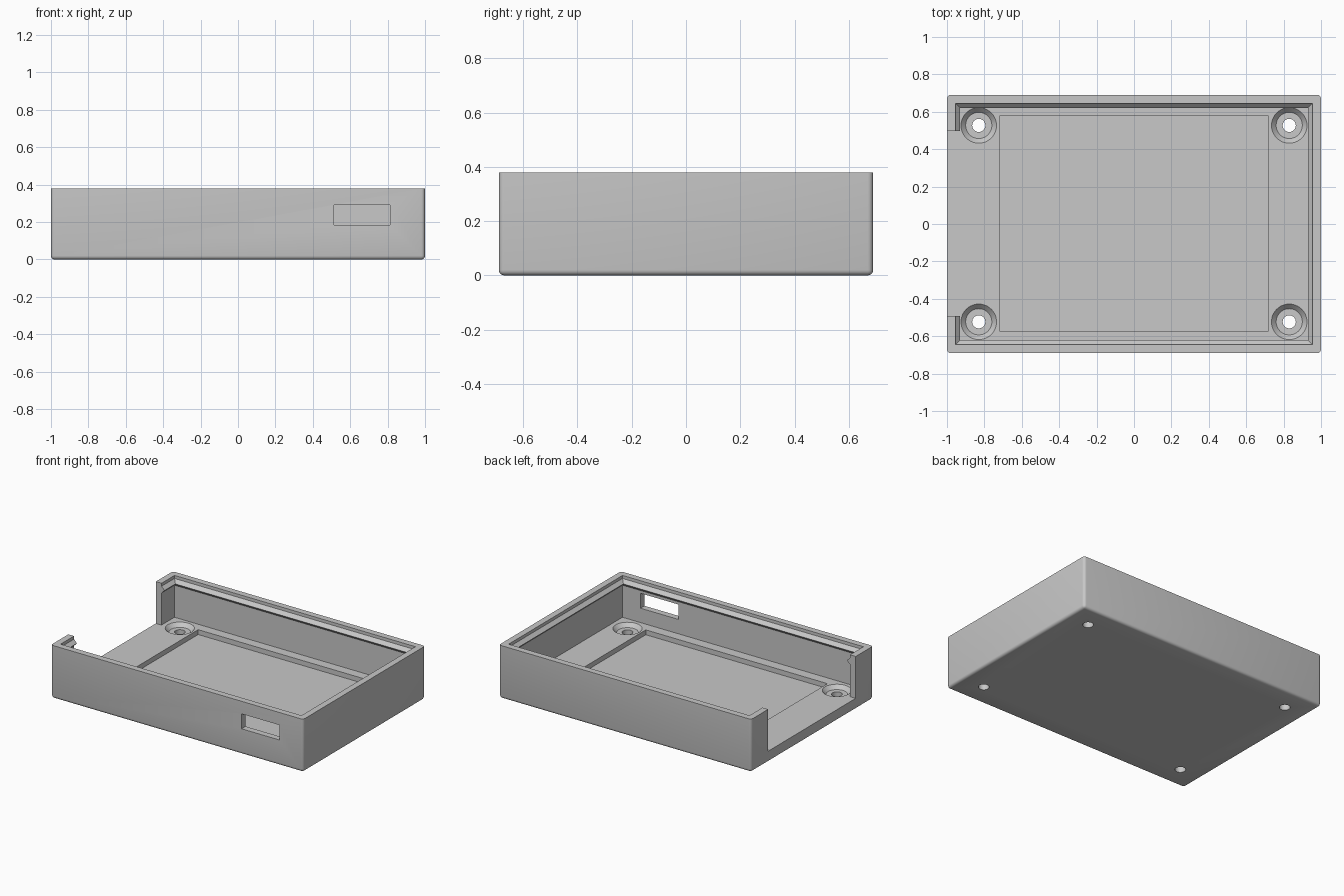
import bpy, bmesh
from math import cos, sin, pi, radians

default = bpy.data.objects.get("Cube")
if default:
    bpy.data.objects.remove(default, do_unlink=True)

WIDTH, DEPTH, HEIGHT = 1.0, 0.69, 0.38      # half width, half depth, full height
WALL, FLOOR, RIDGE = 0.045, 0.08, 0.024

grey = bpy.data.materials.new("light_grey_plastic")
grey.use_nodes = True
colour = (0.58, 0.58, 0.58, 1)
grey.diffuse_color = colour
grey.node_tree.nodes["Principled BSDF"].inputs["Base Color"].default_value = colour


def rect(x0, x1, y0, y1, z):
    return [(x0, y0, z), (x1, y0, z), (x1, y1, z), (x0, y1, z)]


def circle(x, y, r, z, n=48):
    return [(x + r * cos(2 * pi * i / n), y + r * sin(2 * pi * i / n), z) for i in range(n)]


def loft(name, rings, round_edges=0):
    """Closed solid through a stack of rings, bottom to top."""
    bm = bmesh.new()
    loops = [[bm.verts.new(p) for p in ring] for ring in rings]
    n = len(loops[0])
    for low, high in zip(loops, loops[1:]):
        for i in range(n):
            j = (i + 1) % n
            bm.faces.new((low[i], low[j], high[j], high[i]))
    bm.faces.new(loops[0][::-1])
    bm.faces.new(loops[-1])
    if round_edges:
        top = max(v.co.z for v in bm.verts)
        edges = [e for e in bm.edges if min(v.co.z for v in e.verts) < top]
        bmesh.ops.bevel(bm, geom=edges, offset=round_edges, segments=4,
                        profile=0.5, affect='EDGES')
    bmesh.ops.recalc_face_normals(bm, faces=bm.faces)
    mesh = bpy.data.meshes.new(name)
    bm.to_mesh(mesh)
    bm.free()
    obj = bpy.data.objects.new(name, mesh)
    bpy.context.collection.objects.link(obj)
    mesh.materials.append(grey)
    return obj


def box(name, x0, x1, y0, y1, z0, z1):
    return loft(name, [rect(x0, x1, y0, y1, z0), rect(x0, x1, y0, y1, z1)])


# Outer tray, rounded everywhere but the rim
tray = loft("enclosure_tray", [rect(-WIDTH, WIDTH, -DEPTH, DEPTH, 0),
                               rect(-WIDTH, WIDTH, -DEPTH, DEPTH, HEIGHT)], 0.02)

# Cavity, with a snap ridge running round just below the rim
cavity_profile = [(0, FLOOR), (0, 0.31), (RIDGE, 0.334), (0, 0.358), (0, 0.5)]
cutters = [loft("cavity_cutter", [
    rect(-WIDTH + WALL + d, WIDTH - WALL - d, -DEPTH + WALL + d, DEPTH - WALL - d, z)
    for d, z in cavity_profile])]

# Recess in the floor, side opening and front window
cutters.append(box("floor_recess_cutter", -0.72, 0.72, -0.573, 0.577, FLOOR - 0.035, 0.2))
cutters.append(box("side_opening_cutter", -1.1, -0.8, -0.493, 0.498, FLOOR, 0.5))
cutters.append(box("front_window_cutter", 0.512, 0.812, -0.8, -0.55, 0.183, 0.29))

# Countersunk screw holes in the corners
hole_profile = [(0.035, -0.1), (0.035, 0.053), (0.07, 0.053), (0.095, FLOOR), (0.095, 0.12)]
for x in (-0.83, 0.83):
    for y in (-0.523, 0.527):
        cutters.append(loft("screw_hole_cutter", [circle(x, y, r, z) for r, z in hole_profile]))

for cutter in cutters:
    cutter.hide_render = True
    cut = tray.modifiers.new(cutter.name, 'BOOLEAN')
    cut.operation = 'DIFFERENCE'
    cut.solver = 'EXACT'
    cut.object = cutter

# Bake the cuts and drop the cutters
bpy.ops.object.select_all(action='DESELECT')
tray.select_set(True)
bpy.context.view_layer.objects.active = tray
for modifier in list(tray.modifiers):
    bpy.ops.object.modifier_apply(modifier=modifier.name)
for cutter in cutters:
    bpy.data.objects.remove(cutter, do_unlink=True)
bpy.ops.object.shade_smooth_by_angle(angle=radians(30))
